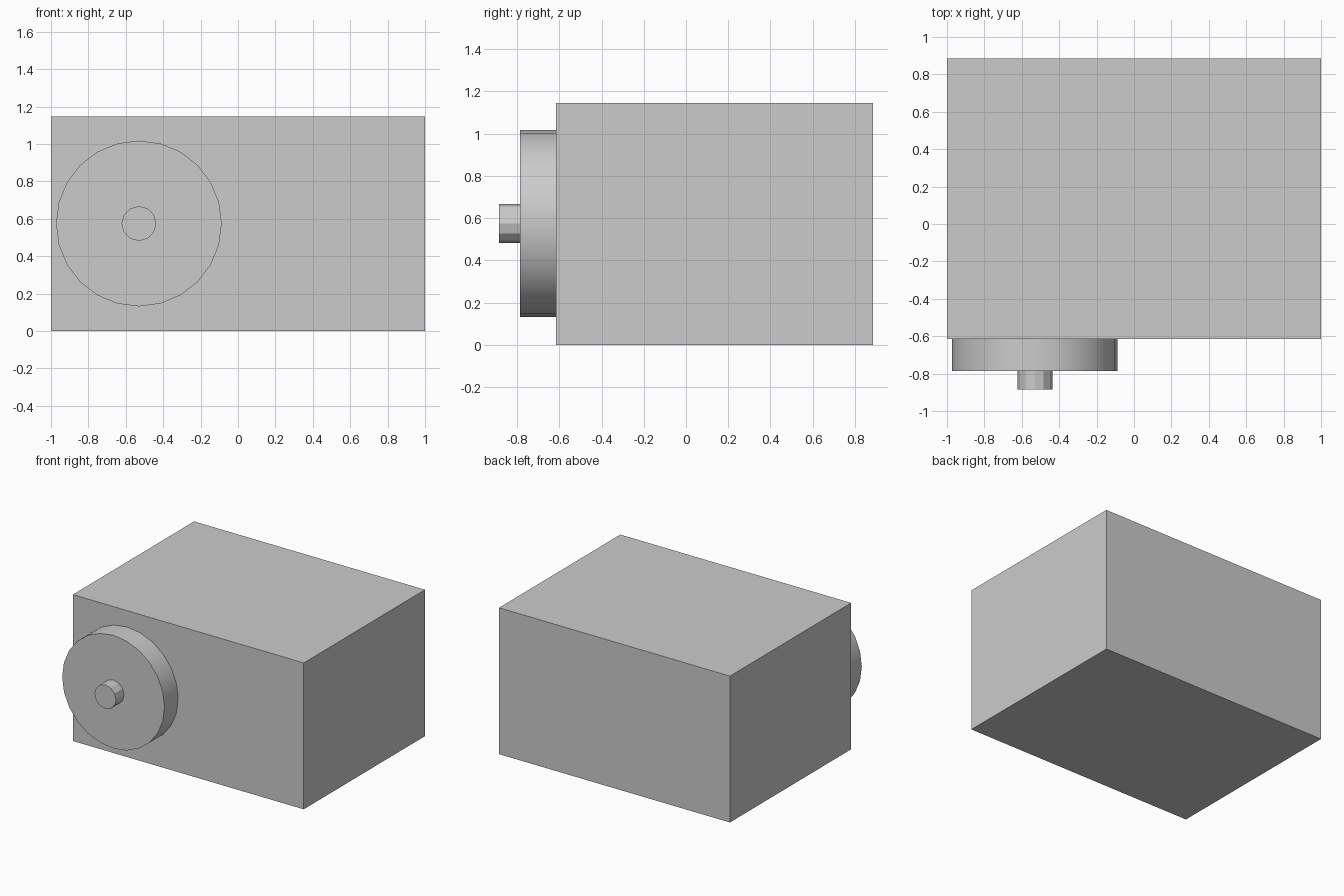
import bpy
from math import radians

default = bpy.data.objects.get("Cube")
if default:
    bpy.data.objects.remove(default, do_unlink=True)

GREY = (0.6, 0.6, 0.6, 1)
grey = bpy.data.materials.new("plain grey")
grey.use_nodes = True
grey.diffuse_color = GREY
grey.node_tree.nodes["Principled BSDF"].inputs["Base Color"].default_value = GREY

DIAL_X, DIAL_Z = -0.53, 0.575


def finish(name):
    obj = bpy.context.object
    obj.name = name
    obj.data.materials.append(grey)
    return obj


def front_cylinder(name, radius, sides, y_front, y_back):
    """Cylinder whose axis runs along y, centred on the dial."""
    bpy.ops.mesh.primitive_cylinder_add(
        vertices=sides, radius=radius, depth=y_back - y_front,
        location=(DIAL_X, (y_front + y_back) / 2, DIAL_Z),
        rotation=(radians(90), 0, 0))
    # Rounds the many-sided rim, leaves the few-sided knob faceted
    bpy.ops.object.shade_smooth_by_angle(angle=radians(25))
    return finish(name)


# Main box
bpy.ops.mesh.primitive_cube_add(size=1, location=(0, 0.135, 0.573))
body = finish("body")
body.scale = (2, 1.5, 1.146)
bpy.ops.object.transform_apply(location=False, rotation=False, scale=True)

# Round dial and its central knob
front_cylinder("dial", 0.443, 24, -0.785, -0.615)
front_cylinder("knob", 0.093, 12, -0.885, -0.785)
